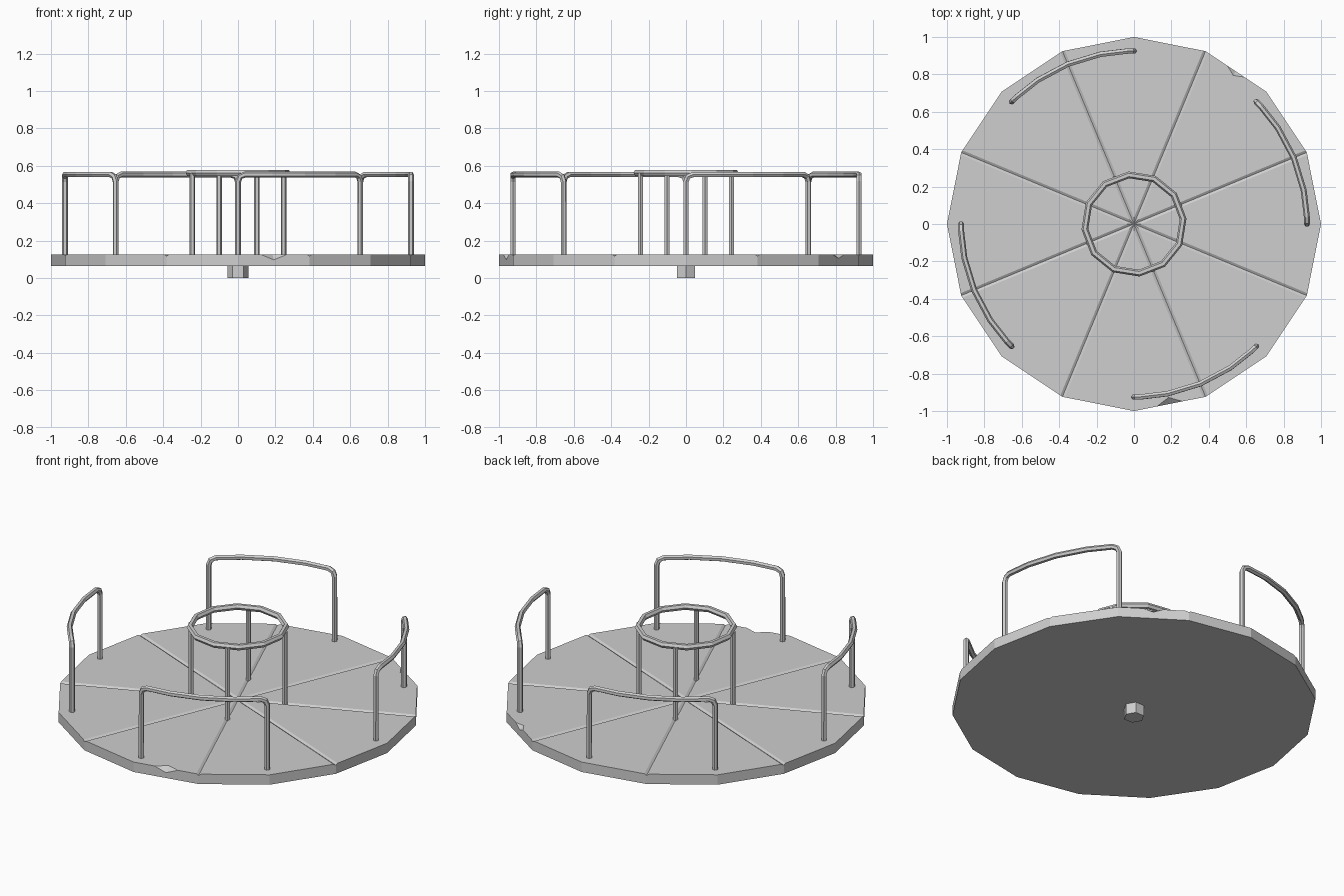
import bpy, bmesh
from math import radians, cos, sin, pi
from mathutils import Vector

cube = bpy.data.objects.get("Cube")
if cube:
    bpy.data.objects.remove(cube, do_unlink=True)

DECK_LOW, DECK_TOP = 0.065, 0.125

grey = bpy.data.materials.new("worn grey metal")
grey.use_nodes = True
grey.diffuse_color = (0.62, 0.62, 0.62, 1)
grey.node_tree.nodes["Principled BSDF"].inputs["Base Color"].default_value = (0.62, 0.62, 0.62, 1)


def polar(radius, degrees, z):
    a = radians(degrees)
    return Vector((radius * cos(a), radius * sin(a), z))


def add_mesh(name, mesh):
    obj = bpy.data.objects.new(name, mesh)
    bpy.context.collection.objects.link(obj)
    mesh.materials.clear()
    mesh.materials.append(grey)
    return obj


def hull(name, points):
    """Convex solid around a few points."""
    bm = bmesh.new()
    for p in points:
        bm.verts.new(p)
    bmesh.ops.convex_hull(bm, input=bm.verts[:])
    bmesh.ops.dissolve_limit(bm, angle_limit=0.001, verts=bm.verts[:], edges=bm.edges[:])
    bmesh.ops.recalc_face_normals(bm, faces=bm.faces[:])
    mesh = bpy.data.meshes.new(name)
    bm.to_mesh(mesh)
    bm.free()
    return add_mesh(name, mesh)


def prism(name, sides, radius, low, high):
    return hull(name, [polar(radius, 360 * i / sides, z)
                       for i in range(sides) for z in (low, high)])


def tube(name, points, radius, closed=False):
    """Six-sided flat-shaded pipe along a path."""
    curve = bpy.data.curves.new(name, "CURVE")
    curve.dimensions = "3D"
    curve.bevel_depth = radius
    curve.bevel_resolution = 1
    curve.use_fill_caps = True
    spline = curve.splines.new("POLY")
    spline.points.add(len(points) - 1)
    for sp, p in zip(spline.points, points):
        sp.co = (*p, 1)
    spline.use_cyclic_u = closed
    spline.use_smooth = False
    temp = bpy.data.objects.new(name + " path", curve)
    bpy.context.collection.objects.link(temp)
    bpy.context.view_layer.update()
    mesh = bpy.data.meshes.new_from_object(temp.evaluated_get(bpy.context.evaluated_depsgraph_get()))
    bpy.data.objects.remove(temp, do_unlink=True)
    return add_mesh(name, mesh)


# Deck with sixteen sides
deck = prism("deck", 16, 1.0, DECK_LOW, DECK_TOP)
cutters = []

# Shallow V grooves dividing the deck into eight panels
for i in range(4):
    angle = 22.5 + 45 * i
    across = polar(1, angle + 90, 0)
    corners = []
    for end in (-1.1, 1.1):
        base = polar(end, angle, DECK_TOP)
        up = Vector((0, 0, 0.008))
        corners += [base - up, base + up + across * 0.026, base + up - across * 0.026]
    cutters.append(hull("groove_cutter", corners))

# Chips broken from the rim: side direction, half width, bite, depth
for angle, half, bite, depth in ((-78.75, 0.07, 0.035, 0.028), (56.25, 0.055, 0.025, 0.02)):
    rim = polar(cos(pi / 16), angle, DECK_TOP)
    along, out = polar(1, angle + 90, 0), polar(1, angle, 0)
    cutters.append(hull("chip_cutter", [
        rim + along * half, rim - along * half, rim - out * bite,
        rim - Vector((0, 0, depth)), rim + out * 0.06 + Vector((0, 0, 0.04))]))

for cutter in cutters:
    cutter.hide_render = True
    mod = deck.modifiers.new("cut", "BOOLEAN")
    mod.operation = "DIFFERENCE"
    mod.solver = "EXACT"
    mod.object = cutter
bpy.context.view_layer.update()
cut_mesh = bpy.data.meshes.new_from_object(deck.evaluated_get(bpy.context.evaluated_depsgraph_get()))
deck.modifiers.clear()
deck.data = cut_mesh
cut_mesh.materials.clear()
cut_mesh.materials.append(grey)
for cutter in cutters:
    bpy.data.objects.remove(cutter, do_unlink=True)

# Pivot hub under the deck
prism("pivot_hub", 6, 0.057, 0.0, DECK_LOW + 0.01)

# Four outer handrails, each bent from one pipe
bend = [(0, DECK_TOP - 0.01), (0, 0.515), (0.7, 0.542), (2.4, 0.553)]
for i in range(4):
    start = -90 + 90 * i
    profile = bend + [(a, 0.553) for a in (11.25, 22.5, 33.75)]
    profile += [(45 - a, z) for a, z in reversed(bend)]
    tube(f"handrail_{i + 1}", [polar(0.925, start + a, z) for a, z in profile], 0.016)

# Centre grip ring and its posts
tube("grip_ring", [polar(0.264, 6 + 30 * i, 0.562) for i in range(12)], 0.018, closed=True)
for i in range(4):
    angle = 22.5 + 90 * i
    tube(f"ring_post_{i + 1}", [polar(0.264, angle, DECK_TOP - 0.01), polar(0.264, angle, 0.56)], 0.015)
